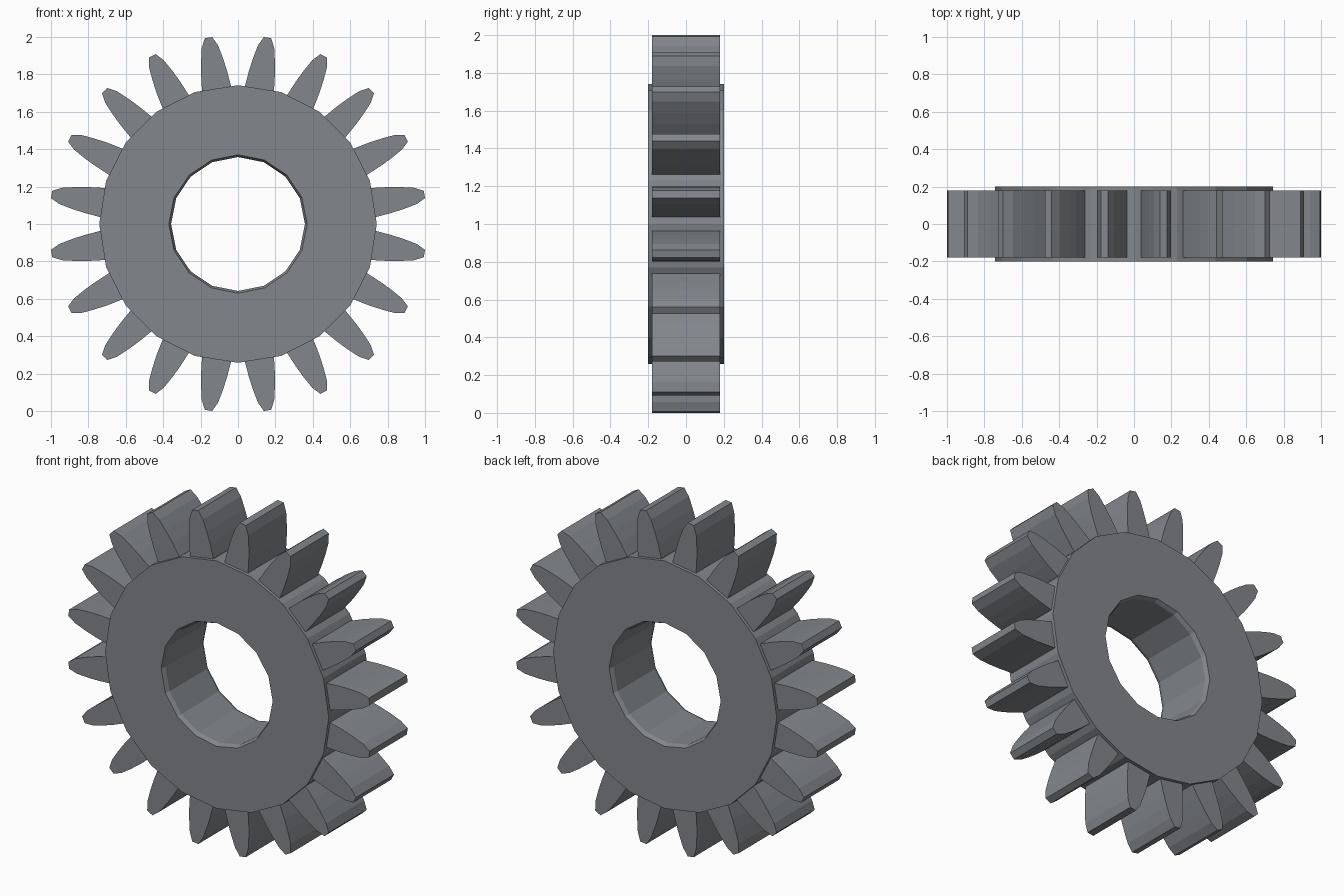
import bpy, bmesh
from math import sin, cos, pi

if "Cube" in bpy.data.objects:
    bpy.data.objects.remove(bpy.data.objects["Cube"])

TEETH = 20
BORE_SIDES = 16
CZ = 1.0

# dark steel
steel = bpy.data.materials.new("dark_steel")
steel.diffuse_color = (0.225, 0.24, 0.26, 1.0)
steel.use_nodes = True
steel.node_tree.nodes["Principled BSDF"].inputs["Base Color"].default_value = steel.diffuse_color


def make_object(name, bm):
    bmesh.ops.recalc_face_normals(bm, faces=bm.faces)
    mesh = bpy.data.meshes.new(name)
    bm.to_mesh(mesh)
    bm.free()
    mesh.materials.append(steel)
    obj = bpy.data.objects.new(name, mesh)
    bpy.context.collection.objects.link(obj)
    return obj


def loft(bm, rings):
    """Closed solid through a list of equal-length point rings."""
    loops = [[bm.verts.new(p) for p in ring] for ring in rings]
    n = len(loops[0])
    for a, b in zip(loops, loops[1:]):
        for i in range(n):
            bm.faces.new((a[i], a[(i + 1) % n], b[(i + 1) % n], b[i]))
    bm.faces.new(loops[0])
    bm.faces.new(loops[-1])


def circle(sides, r, y):
    return [(r * sin(2 * pi * i / sides), y, CZ + r * cos(2 * pi * i / sides))
            for i in range(sides)]


# hub disc
bm = bmesh.new()
loft(bm, [circle(20, 0.742, y) for y in (-0.2, 0.2)])
hub = make_object("gear_hub", bm)

# bore cutter with a small chamfer at each mouth
bm = bmesh.new()
loft(bm, [circle(BORE_SIDES, r, y) for r, y in
          ((0.37, -0.25), (0.37, -0.2), (0.358, -0.175),
           (0.358, 0.175), (0.37, 0.2), (0.37, 0.25))])
cutter = make_object("bore_cutter", bm)
cutter.hide_render = True
cutter.hide_set(True)
bore = hub.modifiers.new("bore", 'BOOLEAN')
bore.operation = 'DIFFERENCE'
bore.solver = 'EXACT'
bore.object = cutter

# teeth: curved profile as (half width, radius), repeated around the hub
half = [(0.078, 0.70), (0.078, 0.74), (0.07, 0.82), (0.059, 0.89),
        (0.044, 0.96), (0.02, 1.009)]
outline = half + [(-u, r) for u, r in reversed(half)]
bm = bmesh.new()
for k in range(TEETH):
    a = 2 * pi * (k + 0.5) / TEETH
    loft(bm, [[(r * sin(a) + u * cos(a), y, CZ + r * cos(a) - u * sin(a))
               for u, r in outline] for y in (-0.18, 0.18)])
make_object("gear_teeth", bm)
